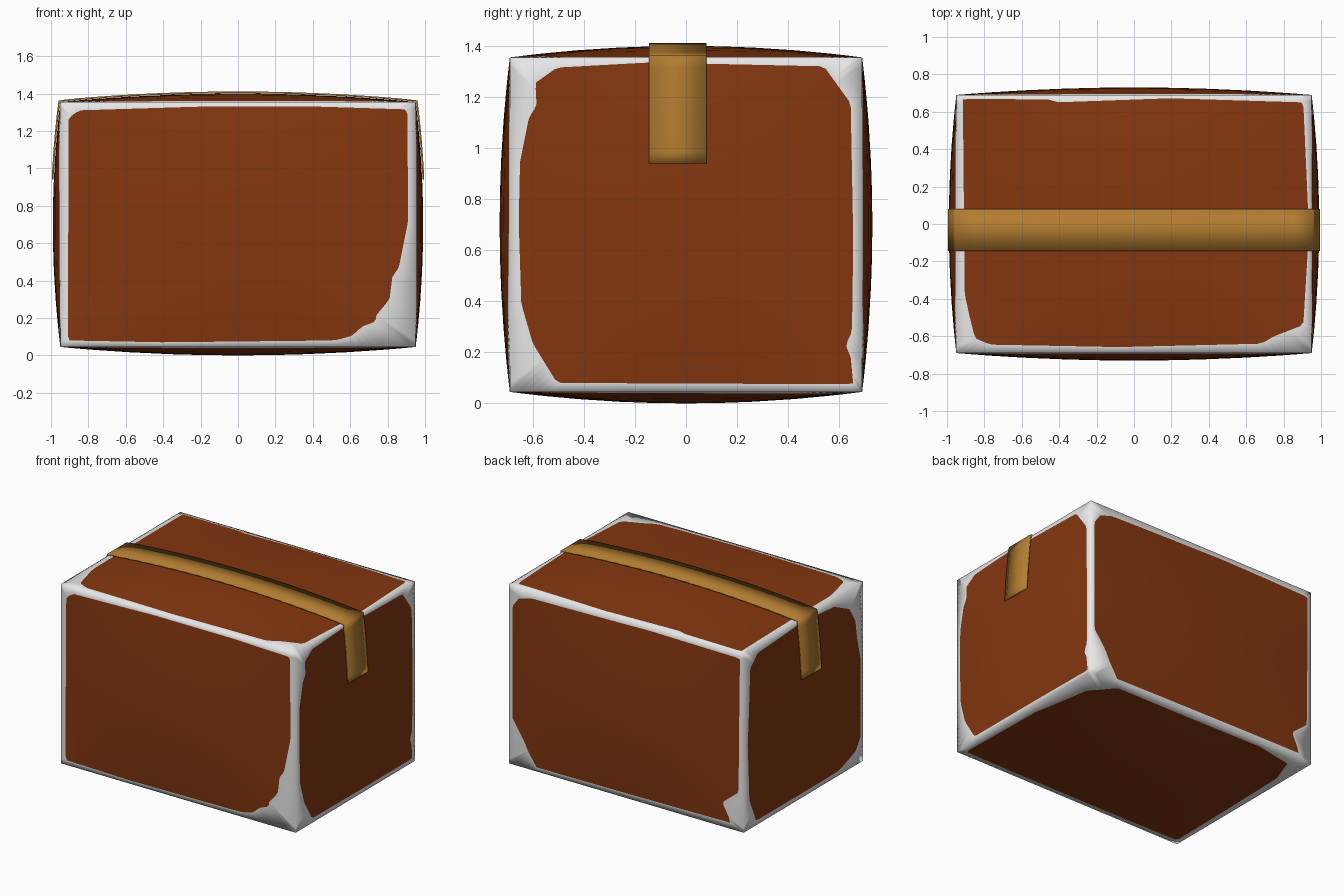
import bpy, bmesh
from mathutils import Vector

cube = bpy.data.objects.get("Cube")
if cube:
    bpy.data.objects.remove(cube)

CENTRE = Vector((0, 0, 0.7))
HALF = Vector((0.95, 0.69, 0.655))
BULGE = Vector((0.04, 0.04, 0.045))
SIDE_STEPS = 40
RINGS = (1, 0.95, 0.85, 0.65, 0.4, 0.2)


def make_material(name, colour):
    mat = bpy.data.materials.new(name)
    mat.use_nodes = True
    mat.diffuse_color = (*colour, 1)
    shader = mat.node_tree.nodes["Principled BSDF"]
    shader.inputs["Base Color"].default_value = (*colour, 1)
    shader.inputs["Roughness"].default_value = 0.8
    return mat


def finish(bm, name, materials):
    mesh = bpy.data.meshes.new(name)
    bm.to_mesh(mesh)
    bm.free()
    for mat in materials:
        mesh.materials.append(mat)
    obj = bpy.data.objects.new(name, mesh)
    bpy.context.collection.objects.link(obj)
    return obj


def swell(u, v):
    return (1 - u * u) * (1 - v * v)


def ray_reach(direction, outline):
    """Distance from the panel centre to its outline, along a direction."""
    best = 0
    for p, q in zip(outline, outline[1:] + outline[:1]):
        edge = q - p
        det = direction.cross(edge)
        if abs(det) > 1e-9:
            reach = p.cross(edge) / det
            along = p.cross(direction) / det
            if reach > 0 and -1e-6 <= along <= 1 + 1e-6:
                best = max(best, reach)
    return min(best, 0.99)


def perimeter():
    """Even points round a unit square."""
    points = []
    for side in range(4):
        for i in range(SIDE_STEPS):
            p = Vector((2 * i / SIDE_STEPS - 1, -1))
            for _ in range(side):
                p = Vector((-p.y, p.x))
            points.append(p)
    return points


def add_side(bm, axis, sign, points):
    """One bulging side: a pale worn border round a brown panel."""
    a, b = [i for i in range(3) if i != axis]
    outline = [Vector(((p - CENTRE[a]) / HALF[a], (q - CENTRE[b]) / HALF[b]))
               for p, q in points]

    def vert(p):
        co = CENTRE.copy()
        co[a] += p.x * HALF[a]
        co[b] += p.y * HALF[b]
        co[axis] += sign * (HALF[axis] + BULGE[axis] * swell(p.x, p.y))
        return bm.verts.new(co)

    square = perimeter()
    edge = [p * ray_reach(p, outline) for p in square]
    loops = [[vert(p) for p in square]]
    loops += [[vert(p * s) for p in edge] for s in RINGS]
    middle = vert(Vector((0, 0)))
    count = len(square)
    for i in range(count):
        j = (i + 1) % count
        for k, (outer, inner) in enumerate(zip(loops, loops[1:])):
            quad = [outer[i], outer[j], inner[j], inner[i]]
            bm.faces.new(quad).material_index = 1 if k else 0
        bm.faces.new([loops[-1][i], loops[-1][j], middle]).material_index = 1


pale = make_material("worn pale edge", (0.8, 0.8, 0.8))
brown = make_material("brown cardboard", (0.23, 0.038, 0.005))
amber = make_material("amber tape", (0.44, 0.2, 0.03))

# Worn panel outlines, one for each side of the box
front_panel = [(-.91, .08), (-.905, 1.27), (-.85, 1.31), (-.2, 1.33), (.43, 1.33),
               (.905, 1.315), (.91, .72), (.86, .47), (.825, .42), (.81, .3),
               (.74, .215), (.735, .18), (.665, .155), (.61, .105), (.52, .08), (-.4, .07)]
back_panel = [(.92, 1.2), (.87, 1.27), (.77, 1.3), (-.2, 1.32), (-.92, 1.31),
              (-.91, .33), (-.78, .225), (-.85, .09), (.765, .075), (.74, .1),
              (.79, .175), (.83, .255), (.92, .385)]
right_panel = [(-.505, .08), (-.6, .235), (-.645, .39), (-.655, .71), (-.65, .945),
               (-.615, 1.12), (-.585, 1.165), (-.59, 1.255), (-.505, 1.315),
               (-.145, 1.335), (.54, 1.32), (.645, 1.175), (.655, .64), (.65, .28),
               (.625, .23), (.645, .18), (.655, .075)]
left_panel = [(.55, .08), (.63, .26), (.65, .67), (.62, 1.22), (.53, 1.3), (0, 1.33),
              (-.35, 1.3), (-.52, 1.22), (-.59, 1.11), (-.61, .97), (-.655, .8),
              (-.655, .23), (-.6, .15), (-.4, .08)]
top_panel = [(-.915, .67), (-.45, .665), (-.425, .65), (.19, .672), (.905, .65),
             (.93, .09), (.93, -.13), (.905, -.54), (.75, -.6), (.68, -.64),
             (-.08, -.658), (-.77, -.645), (-.85, -.61), (-.88, -.49), (-.905, -.375)]
bottom_panel = [(.68, .645), (.82, .49), (.895, .05), (.905, -.65), (-.915, -.65),
                (-.89, .41), (-.82, .6), (-.54, .655)]

# Box body, welded so that shading rolls over the edges
bm = bmesh.new()
add_side(bm, 1, -1, front_panel)
add_side(bm, 1, 1, back_panel)
add_side(bm, 0, 1, right_panel)
add_side(bm, 0, -1, left_panel)
add_side(bm, 2, 1, top_panel)
add_side(bm, 2, -1, bottom_panel)
bmesh.ops.remove_doubles(bm, verts=bm.verts, dist=0.0005)
bmesh.ops.recalc_face_normals(bm, faces=bm.faces)
box = finish(bm, "cardboard_box", [pale, brown])
box.data.shade_smooth()

# Tape strip over the top and part way down both ends
gap, drop, steps = 0.002, 0.94, 10
half_path = []
for i in range(steps + 1):
    z = drop + (CENTRE.z + HALF.z + gap - drop) * i / steps
    v = min((z - CENTRE.z) / HALF.z, 1)
    half_path.append((HALF.x + gap + BULGE.x * swell(v, 0), z))
for i in range(1, steps + 1):
    u = 1 - i / steps
    half_path.append((u * HALF.x, CENTRE.z + HALF.z + gap + BULGE.z * swell(u, 0)))
path = half_path + [(-x, z) for x, z in reversed(half_path[:-1])]

bm = bmesh.new()
rows = [[bm.verts.new((x, y, z)) for y in (-0.145, 0.08)] for x, z in path]
for low, high in zip(rows, rows[1:]):
    bm.faces.new([low[0], low[1], high[1], high[0]])
bmesh.ops.recalc_face_normals(bm, faces=bm.faces)
bm.faces.ensure_lookup_table()
if bm.faces[0].normal.x < 0:
    bmesh.ops.reverse_faces(bm, faces=bm.faces)
tape = finish(bm, "tape_strip", [amber])
solid = tape.modifiers.new("thickness", "SOLIDIFY")
solid.thickness = 0.009
solid.offset = 1

bpy.ops.object.select_all(action="DESELECT")
tape.select_set(True)
bpy.context.view_layer.objects.active = tape
bpy.ops.object.shade_smooth_by_angle()
